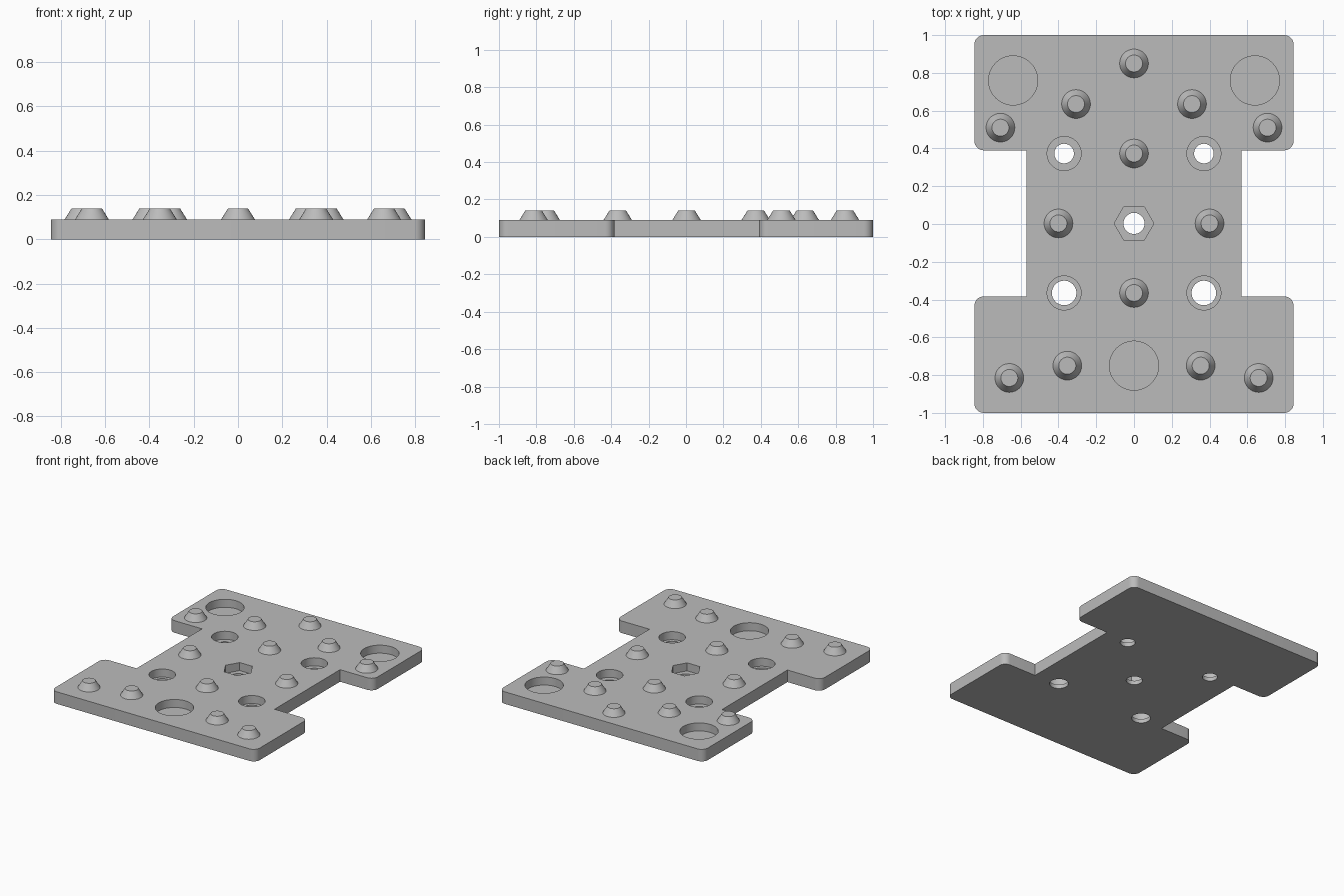
import bpy, bmesh, math

cube = bpy.data.objects.get("Cube")
if cube:
    bpy.data.objects.remove(cube, do_unlink=True)

grey = bpy.data.materials.new("light grey")
COLOUR = (0.5, 0.5, 0.5, 1)
grey.diffuse_color = COLOUR
grey.use_nodes = True
grey.node_tree.nodes["Principled BSDF"].inputs["Base Color"].default_value = COLOUR

THICK, FLOOR, STUD_TOP = 0.09, 0.03, 0.14


def add_object(name, bm):
    bmesh.ops.recalc_face_normals(bm, faces=bm.faces)
    mesh = bpy.data.meshes.new(name)
    bm.to_mesh(mesh)
    bm.free()
    mesh.materials.append(grey)
    obj = bpy.data.objects.new(name, mesh)
    bpy.context.collection.objects.link(obj)
    return obj


def cylinder(name, x, y, r, z0, z1, r_top=None, sides=48):
    bm = bmesh.new()
    bmesh.ops.create_cone(bm, cap_ends=True, segments=sides, radius1=r,
                          radius2=r if r_top is None else r_top, depth=z1 - z0)
    # a corner of the polygon points along x
    turn = math.pi / 2 if sides == 6 else 0
    for v in bm.verts:
        px, py = v.co.x, v.co.y
        v.co.x = x + px * math.cos(turn) - py * math.sin(turn)
        v.co.y = y + px * math.sin(turn) + py * math.cos(turn)
        v.co.z += (z0 + z1) / 2
    return add_object(name, bm)


def smooth(obj):
    bpy.ops.object.select_all(action='DESELECT')
    obj.select_set(True)
    bpy.context.view_layer.objects.active = obj
    bpy.ops.object.shade_smooth_by_angle(angle=math.radians(30))


# Plate: I-shaped outline with rounded outer corners, sharp inner corners
W, WAIST, BACK, FRONT = 0.845, 0.57, 0.39, -0.383
half = [(W, -1), (W, FRONT), (WAIST, FRONT), (WAIST, BACK), (W, BACK), (W, 1)]
outline = half + [(-x, y) for x, y in reversed(half)]
bm = bmesh.new()
base = bm.faces.new([bm.verts.new((x, y, 0)) for x, y in outline])
ext = bmesh.ops.extrude_face_region(bm, geom=[base])
for v in ext["geom"]:
    if isinstance(v, bmesh.types.BMVert):
        v.co.z = THICK
corners = [e for e in bm.edges
           if abs(e.verts[0].co.z - e.verts[1].co.z) > 0.01
           and abs(e.verts[0].co.x) > W - 0.01]
bmesh.ops.bevel(bm, geom=corners, offset=0.05, segments=8, profile=0.5,
                affect='EDGES')
plate = add_object("base_plate", bm)

# Cutters: blind pockets, counterbored holes and the hexagonal socket
cutters = []


def cut(name, x, y, r, z0, sides=48):
    cutters.append(cylinder(name, x, y, r, z0, 0.2, sides=sides))


for x, y in [(-0.64, 0.76), (0.64, 0.76), (0, -0.75)]:
    cut("pocket_cutter", x, y, 0.13, FLOOR)
for x in (-0.37, 0.37):
    for y, r in [(0.373, 0.052), (-0.365, 0.065)]:
        cut("counterbore_cutter", x, y, 0.09, FLOOR)
        cut("hole_cutter", x, y, r, -0.1)
cut("hex_cutter", 0, 0.003, 0.105, FLOOR, sides=6)
cut("centre_hole_cutter", 0, 0.003, 0.056, -0.1)

for c in cutters:
    mod = plate.modifiers.new("cut", 'BOOLEAN')
    mod.operation, mod.solver, mod.object = 'DIFFERENCE', 'EXACT', c

bpy.context.view_layer.update()
graph = bpy.context.evaluated_depsgraph_get()
result = bpy.data.meshes.new_from_object(plate.evaluated_get(graph))
plate.modifiers.clear()
plate.data = result
for c in cutters:
    bpy.data.objects.remove(c, do_unlink=True)
smooth(plate)

# Studs: truncated cones, mirrored pairs and a centre row
pairs = [(0.707, 0.51), (0.307, 0.635), (0.4, 0.003), (0.353, -0.75), (0.66, -0.815)]
spots = [(s * x, y) for x, y in pairs for s in (-1, 1)]
spots += [(0, 0.85), (0, 0.373), (0, -0.365)]
for x, y in spots:
    smooth(cylinder("stud", x, y, 0.076, THICK, STUD_TOP, r_top=0.045))
